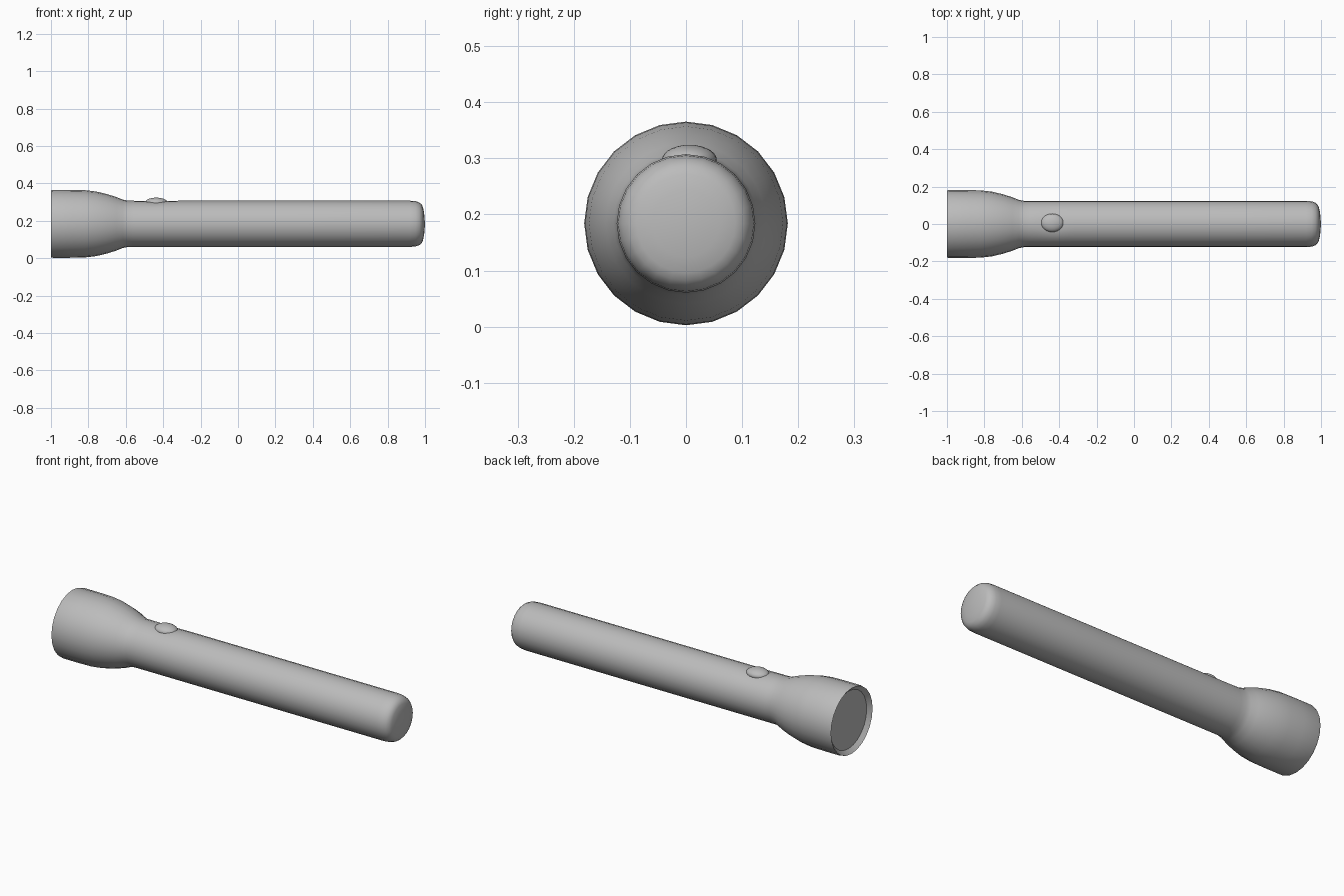
import bpy, bmesh, math
from mathutils import Matrix, Vector

cube = bpy.data.objects.get("Cube")
if cube:
    bpy.data.objects.remove(cube, do_unlink=True)

AXIS_Z = 0.184
SIDES = 24
BUTTON = Vector((-0.437, 0.006, 0.297))

grey = bpy.data.materials.new("plain grey")
grey.use_nodes = True
grey.diffuse_color = (0.5, 0.5, 0.5, 1)
grey.node_tree.nodes["Principled BSDF"].inputs["Base Color"].default_value = (0.5, 0.5, 0.5, 1)


def finish(name, bm, angle):
    """Turn a bmesh into a smooth shaded object."""
    bmesh.ops.recalc_face_normals(bm, faces=bm.faces)
    mesh = bpy.data.meshes.new(name)
    bm.to_mesh(mesh)
    bm.free()
    mesh.materials.append(grey)
    obj = bpy.data.objects.new(name, mesh)
    bpy.context.collection.objects.link(obj)
    bpy.ops.object.select_all(action='DESELECT')
    obj.select_set(True)
    bpy.context.view_layer.objects.active = obj
    bpy.ops.object.shade_smooth_by_angle(angle=math.radians(angle))
    return obj


def lathe(profile):
    """Revolve (x, radius) points about the long axis."""
    bm = bmesh.new()
    rings = []
    for x, r in profile:
        ring = []
        for i in range(SIDES if r > 0 else 1):
            a = math.tau * i / SIDES
            ring.append(bm.verts.new((x, r * math.sin(a), AXIS_Z + r * math.cos(a))))
        rings.append(ring)
    for a, b in zip(rings, rings[1:]):
        for i in range(SIDES):
            j = (i + 1) % SIDES
            if len(b) == 1:
                bm.faces.new((a[i], a[j], b[0]))
            else:
                bm.faces.new((a[i], a[j], b[j], b[i]))
    return bm


# Flared head, from the inner edge of the rim to the neck
head = [(-0.98, 0.157), (-1.0, 0.179), (-0.99, 0.1815), (-0.9, 0.1815),
        (-0.82, 0.18), (-0.76, 0.173), (-0.7, 0.159), (-0.65, 0.143),
        (-0.615, 0.129), (-0.59, 0.124)]
# Handle with closely spaced rings around the switch
handle = [(-0.56 + 0.03 * i, 0.1235) for i in range(9)] + [(0.3, 0.1235)]
# Rounded tail
tail = [(0.92, 0.1235), (0.95, 0.121), (0.97, 0.114), (0.983, 0.102),
        (0.989, 0.088), (0.995, 0.06), (1.0, 0)]
bm = lathe(head + handle + tail)

# Shallow thumb hollow around the switch
for v in bm.verts:
    if v.co.z > AXIS_Z + 0.1 and -0.57 < v.co.x < -0.3:
        dx = (v.co.x - BUTTON.x) / 0.06
        dy = (v.co.y - BUTTON.y) / 0.05
        v.co.z -= 0.007 * math.exp(-dx * dx - dy * dy)
finish("flashlight_casing", bm, 40)

# Flat lens recessed inside the rim
bm = bmesh.new()
bmesh.ops.create_circle(bm, cap_ends=True, segments=SIDES, radius=0.157,
                        matrix=Matrix.Translation((-0.98, 0, AXIS_Z))
                        @ Matrix.Rotation(-math.pi / 2, 4, 'Y'))
lens = finish("lens", bm, 30)
if lens.data.polygons[0].normal.x > 0:
    lens.data.flip_normals()

# Oval domed switch
bm = bmesh.new()
bmesh.ops.create_uvsphere(bm, u_segments=24, v_segments=14, radius=1,
                          matrix=Matrix.Translation(BUTTON)
                          @ Matrix.Diagonal((0.061, 0.049, 0.027, 1)))
finish("switch_button", bm, 60)
